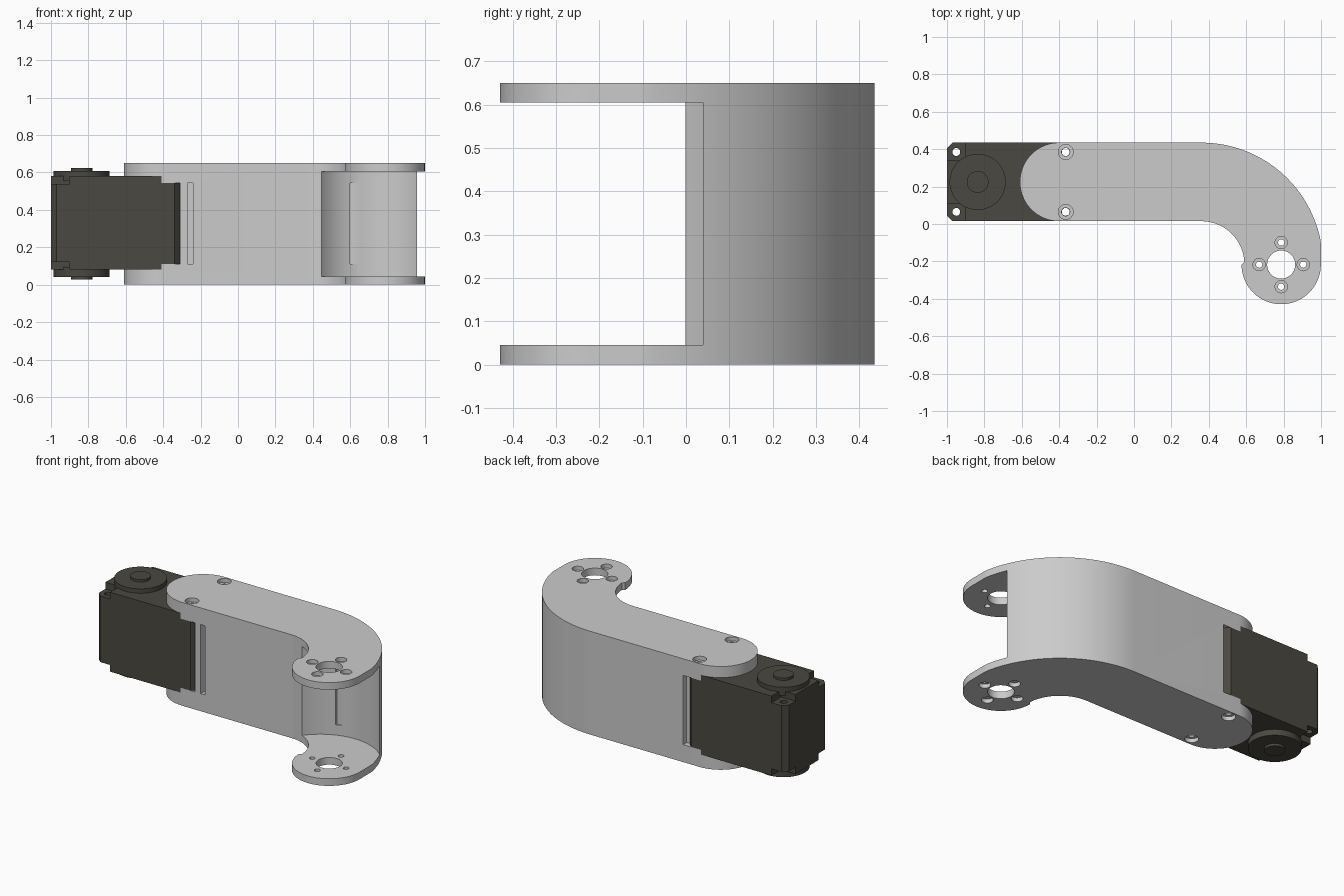
import bpy, bmesh
from math import cos, sin, radians, pi

if "Cube" in bpy.data.objects:
    bpy.data.objects.remove(bpy.data.objects["Cube"])


def arc(cx, cy, r, a0, a1, n):
    return [(cx + r * cos(radians(a0 + (a1 - a0) * i / n)),
             cy + r * sin(radians(a0 + (a1 - a0) * i / n))) for i in range(n + 1)]


def prism(name, pts, z0, z1):
    bm = bmesh.new()
    face = bm.faces.new([bm.verts.new((x, y, z0)) for x, y in pts])
    ext = bmesh.ops.extrude_face_region(bm, geom=[face])
    bmesh.ops.translate(bm, vec=(0, 0, z1 - z0),
                        verts=[v for v in ext["geom"] if isinstance(v, bmesh.types.BMVert)])
    bmesh.ops.recalc_face_normals(bm, faces=bm.faces)
    me = bpy.data.meshes.new(name)
    bm.to_mesh(me)
    bm.free()
    ob = bpy.data.objects.new(name, me)
    bpy.context.collection.objects.link(ob)
    return ob


def cyl(name, x, y, r, z0, z1, n=32):
    return prism(name, arc(x, y, r, 0, 360, n)[:-1], z0, z1)


def box(name, x0, x1, y0, y1, z0, z1):
    return prism(name, [(x0, y0), (x1, y0), (x1, y1), (x0, y1)], z0, z1)


def combine(ob, other, op="DIFFERENCE"):
    other.hide_render = True
    bpy.context.view_layer.objects.active = ob
    mod = ob.modifiers.new("bool", "BOOLEAN")
    mod.operation, mod.object, mod.solver = op, other, "EXACT"
    bpy.ops.object.modifier_apply(modifier=mod.name)
    bpy.data.objects.remove(other)


def smooth(ob):
    bpy.ops.object.select_all(action="DESELECT")
    ob.select_set(True)
    bpy.context.view_layer.objects.active = ob
    bpy.ops.object.shade_smooth_by_angle(angle=radians(30))


H = 0.65
BX, BY = 0.36, -0.215     # bend centre
JX, JY = 0.787, -0.217    # joint centre

# curved arm bracket
outline = (arc(-0.4, 0.225, 0.21, 90, 270, 40)
           + arc(BX, BY, 0.23, 90, 0, 32)[:-1]
           + arc(JX, JY, 0.212, 180, 360, 40)
           + arc(BX, BY, 0.65, 0, 90, 56)[1:])
# blend the bend so it meets the joint circle on both sides
outline = [(min(x, 0.999), y) for x, y in outline]
bracket = prism("arm_bracket", outline, 0, H)

# joint recess between the two end plates, with its small relief step
combine(bracket, cyl("cutter", 0.72, -0.21, 0.345, 0.045, 0.605, 128))
combine(bracket, box("cutter", 0.6, 0.66, 0, 0.126, 0.11, 0.545))

# motor cavity and side slots
combine(bracket, box("cutter", -0.8, -0.41, -0.1, 0.6, 0.08, 0.58))
combine(bracket, box("cutter", -0.5, -0.31, -0.1, 0.6, 0.11, 0.545))
combine(bracket, box("cutter", -0.27, -0.24, -0.1, 0.07, 0.11, 0.545))
combine(bracket, box("cutter", -0.35, -0.285, 0.4, 0.6, 0.11, 0.545))

# joint bore and counterbored screw holes
combine(bracket, cyl("cutter", JX, JY, 0.075, -0.1, 0.8, 48))
screws = [(JX + 0.118 * cos(k * pi / 2), JY + 0.118 * sin(k * pi / 2), 0.033, 0.017)
          for k in range(4)]
mounts = [(-0.365, y, 0.04, 0.022) for y in (0.065, 0.385)]
for x, y, big, small in screws + mounts:
    combine(bracket, cyl("cutter", x, y, small, -0.1, 0.8, 24))
    for z0, z1 in ((-0.1, 0.025), (H - 0.025, 0.8)):
        combine(bracket, cyl("cutter", x, y, big, z0, z1))
smooth(bracket)

# motor body: tall block plus lower rear section, chamfered corners
Y0, Y1, C = 0.015, 0.435, 0.03
motor = prism("motor_body", [(-1 + C, Y0), (-0.41, Y0), (-0.41, Y1), (-1 + C, Y1),
                             (-1, Y1 - C), (-1, Y0 + C)], 0.08, 0.58)
rear = prism("rear", [(-0.6, Y0), (-0.31 - C, Y0), (-0.31, Y0 + C), (-0.31, Y1 - C),
                      (-0.31 - C, Y1), (-0.6, Y1)], 0.11, 0.545)
combine(motor, rear, "UNION")

# stepped corner tabs with through holes
for y, y0, y1 in ((0.065, -0.1, 0.11), (0.385, 0.34, 0.6)):
    for z0, z1 in ((0, 0.122), (0.538, 0.7)):
        combine(motor, box("cutter", -1.1, -0.9, y0, y1, z0, z1))
    for x in (-0.95, -0.365):
        combine(motor, cyl("cutter", x, y, 0.021, -0.1, 0.8, 24))
smooth(motor)

# output discs and hubs on both faces
parts = [motor]
for side, s in (("top", 1), ("bottom", -1)):
    for name, r, h in (("disc", 0.15, 0.283), ("hub", 0.058, 0.298)):
        z = sorted((0.325 + s * 0.23, 0.325 + s * h))
        ob = cyl(f"{side}_output_{name}", -0.836, 0.225, r, *z, 64)
        smooth(ob)
        parts.append(ob)

dark = bpy.data.materials.new("dark_plastic")
dark.diffuse_color = (0.07, 0.065, 0.052, 1)
dark.use_nodes = True
dark.node_tree.nodes["Principled BSDF"].inputs["Base Color"].default_value = dark.diffuse_color
for ob in parts:
    ob.data.materials.append(dark)
